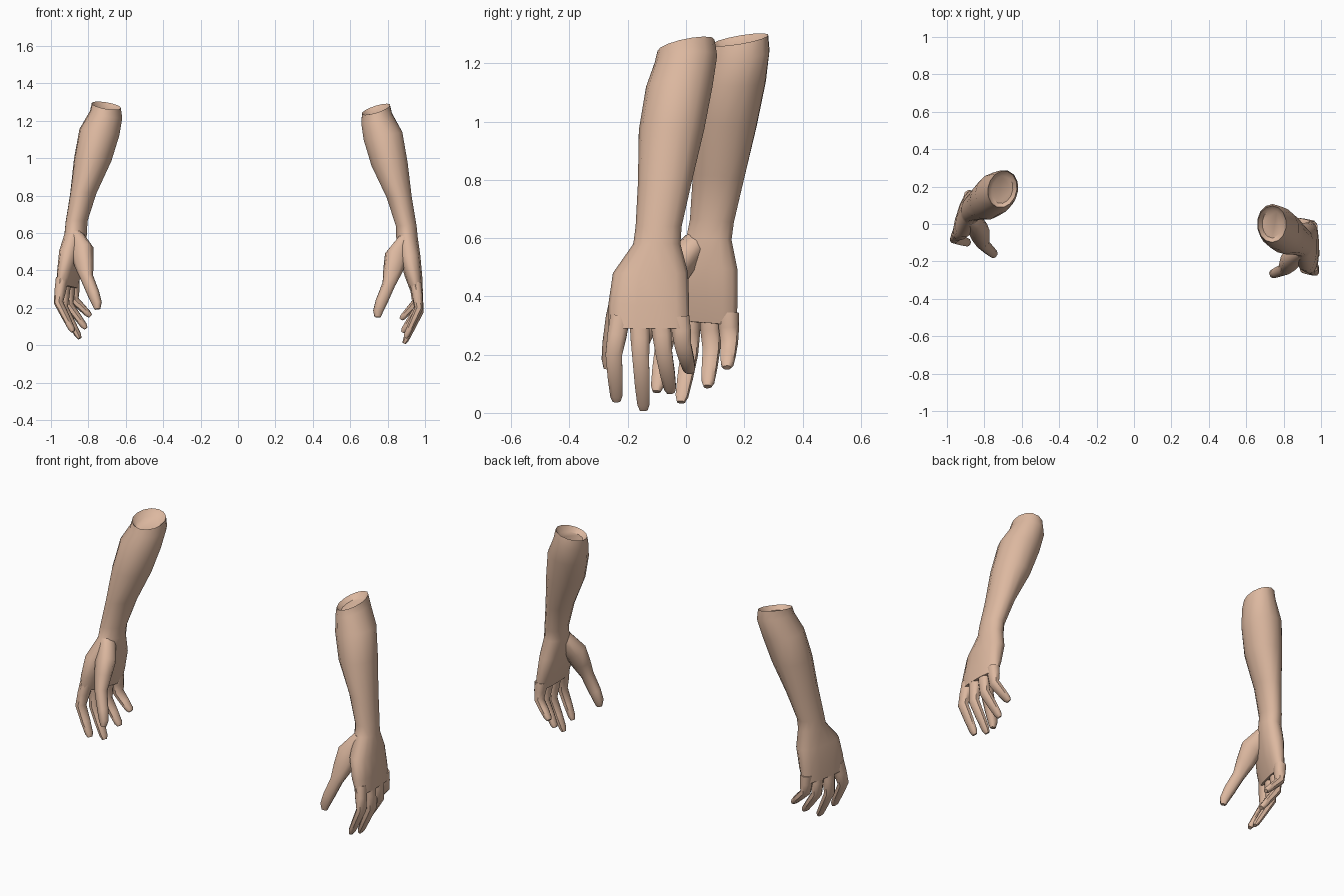
import bpy, bmesh
from math import cos, sin, pi, radians
from mathutils import Vector, Matrix

cube = bpy.data.objects.get("Cube")
if cube:
    bpy.data.objects.remove(cube)

skin = bpy.data.materials.new("skin")
skin.use_nodes = True
TONE = (0.72, 0.48, 0.35, 1)
skin.diffuse_color = TONE
skin.node_tree.nodes["Principled BSDF"].inputs["Base Color"].default_value = TONE


def ring(center, u, v, sides, power=1.0):
    """Closed section spanned by half-axes u and v; power below 1 is boxier."""
    points = []
    for i in range(sides):
        a = 2 * pi * (i + 0.5) / sides
        c, s = cos(a), sin(a)
        c = abs(c) ** power * (1 if c > 0 else -1)
        s = abs(s) ** power * (1 if s > 0 else -1)
        points.append(Vector(center) + c * Vector(u) + s * Vector(v))
    return points


def loft(bm, rings):
    """Skin consecutive sections and close both ends."""
    loops = [[bm.verts.new(p) for p in r] for r in rings]
    for a, b in zip(loops, loops[1:]):
        for i in range(len(a)):
            j = (i + 1) % len(a)
            bm.faces.new((a[i], a[j], b[j], b[i]))
    bm.faces.new(loops[0][::-1])
    bm.faces.new(loops[-1])


def digit(bm, path, across, sides=8):
    """Finger or thumb: path of (point, half width, half thickness)."""
    pts = [Vector(p) for p, w, t in path]
    rings = []
    for i, (p, w, t) in enumerate(path):
        d = (pts[min(i + 1, len(pts) - 1)] - pts[max(i - 1, 0)]).normalized()
        u = (Vector(across) - d * d.dot(Vector(across))).normalized()
        rings.append(ring(p, u * w, d.cross(u) * t, sides, 0.8))
    loft(bm, rings)


def build_arm(bm):
    # Forearm and palm: centre x, y, z, half x, half y, lean in x, lean in y
    sections = [
        (0.74, 0.00, 1.235, 0.055, 0.075, 0.3, 0.2),
        (0.738, 0.00, 1.262, 0.076, 0.098, 0.3, 0.2),
        (0.741, 0.00, 1.215, 0.084, 0.107, 0.3, 0.1),
        (0.775, -0.023, 1.12, 0.106, 0.114, 0.2, 0),
        (0.81, -0.05, 0.97, 0.099, 0.112, 0.1, 0),
        (0.862, -0.073, 0.79, 0.069, 0.092, 0, 0),
        (0.899, -0.094, 0.64, 0.057, 0.079, 0, 0),
        (0.903, -0.10, 0.58, 0.059, 0.081, 0, 0),
        (0.918, -0.122, 0.48, 0.058, 0.129, 0, 0),
        (0.938, -0.128, 0.37, 0.048, 0.139, 0, 0),
        (0.955, -0.128, 0.29, 0.034, 0.138, 0, 0),
    ]
    loft(bm, [ring((x, y, z), (rx, 0, rx * lx), (0, ry, ry * ly), 14,
                   0.8 if z < 0.5 else 1)
              for x, y, z, rx, ry, lx, ly in sections])

    # Four fingers: knuckle, middle joint, tip
    fingers = [
        ((0.95, -0.226, 0.33), (0.968, -0.248, 0.20), (0.895, -0.238, 0.04)),
        ((0.955, -0.160, 0.33), (0.970, -0.155, 0.18), (0.888, -0.145, 0.01)),
        ((0.955, -0.090, 0.33), (0.963, -0.075, 0.20), (0.880, -0.052, 0.07)),
        ((0.95, -0.022, 0.33), (0.952, -0.010, 0.23), (0.872, 0.014, 0.14)),
    ]
    for knuckle, joint, tip in fingers:
        k, j, t = Vector(knuckle), Vector(joint), Vector(tip)
        digit(bm, [(k, 0.036, 0.032), (k.lerp(j, 0.5), 0.035, 0.029),
                   (j, 0.030, 0.024), (j.lerp(t, 0.5), 0.027, 0.020),
                   (j.lerp(t, 0.88), 0.022, 0.017), (t, 0.014, 0.010)], (0, 1, 0))

    # Thumb with its fleshy base
    digit(bm, [((0.89, -0.14, 0.56), 0.040, 0.045),
               ((0.845, -0.185, 0.475), 0.062, 0.050),
               ((0.828, -0.215, 0.40), 0.052, 0.042),
               ((0.806, -0.243, 0.325), 0.034, 0.032),
               ((0.768, -0.258, 0.235), 0.032, 0.028),
               ((0.748, -0.265, 0.18), 0.026, 0.024),
               ((0.746, -0.268, 0.15), 0.016, 0.014)], (1, 0.3, 0))


def make_object(name, matrix):
    bm = bmesh.new()
    build_arm(bm)
    bm.transform(matrix)
    bmesh.ops.recalc_face_normals(bm, faces=bm.faces)
    mesh = bpy.data.meshes.new(name)
    bm.to_mesh(mesh)
    bm.free()
    mesh.materials.append(skin)
    obj = bpy.data.objects.new(name, mesh)
    bpy.context.collection.objects.link(obj)
    bpy.ops.object.select_all(action='DESELECT')
    obj.select_set(True)
    bpy.context.view_layer.objects.active = obj
    bpy.ops.object.shade_smooth_by_angle(angle=radians(50))


make_object("left_arm", Matrix.Identity(4))

# Right arm: mirrored at the wrist, turned inward and tilted back
pose = (Matrix.Translation((-0.865, 0.08, 0.62)) @ Matrix.Scale(-1, 4, (1, 0, 0))
        @ Matrix.Rotation(radians(2), 4, 'Y') @ Matrix.Rotation(radians(-5), 4, 'X')
        @ Matrix.Rotation(radians(17), 4, 'Z') @ Matrix.Translation((-0.90, 0.10, -0.60)))
make_object("right_arm", pose)
